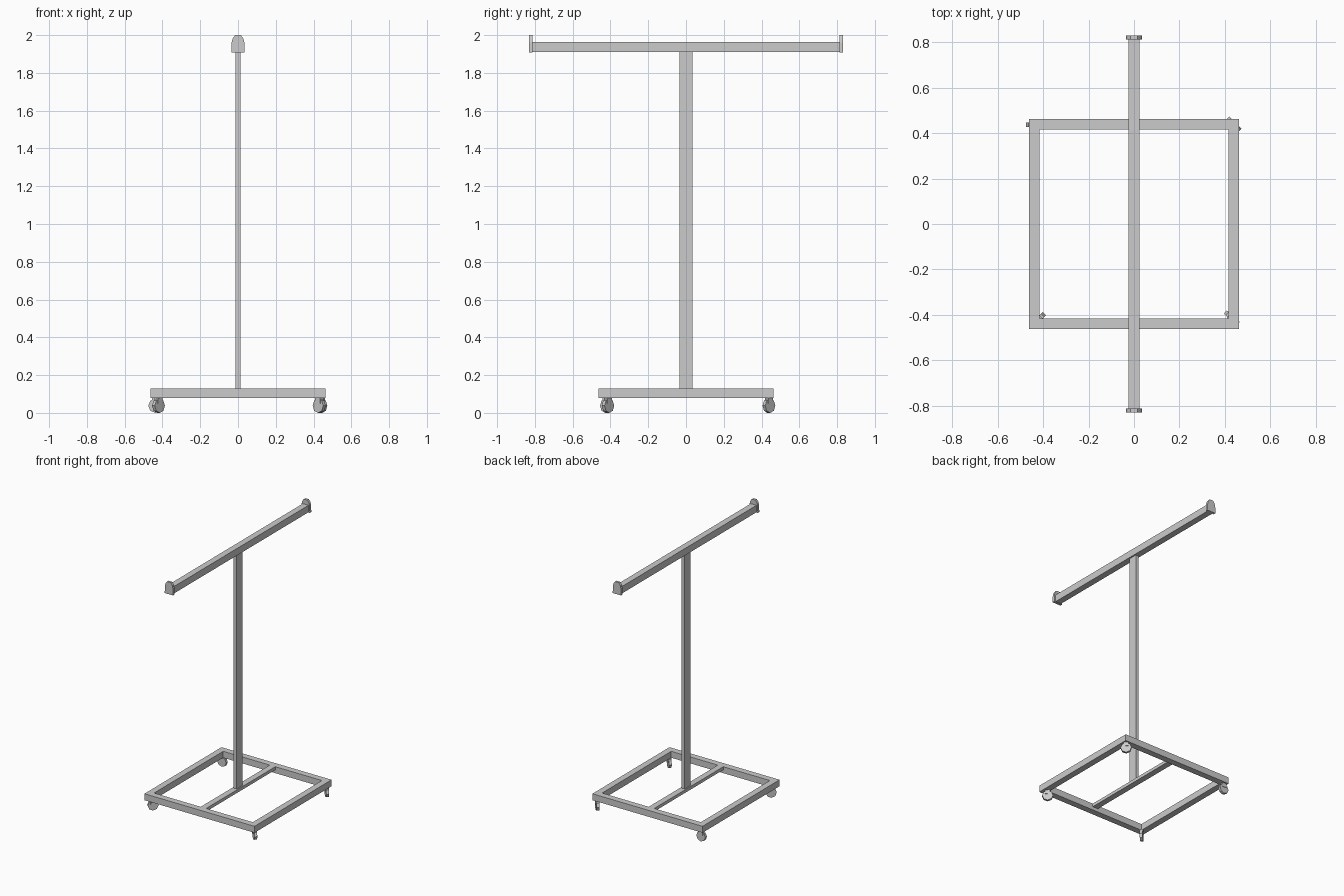
import bpy, bmesh
from math import radians, pi
from mathutils import Matrix

if "Cube" in bpy.data.objects:
    bpy.data.objects.remove(bpy.data.objects["Cube"])


def finish(name, bm):
    bmesh.ops.recalc_face_normals(bm, faces=bm.faces)
    mesh = bpy.data.meshes.new(name)
    bm.to_mesh(mesh)
    bm.free()
    ob = bpy.data.objects.new(name, mesh)
    bpy.context.collection.objects.link(ob)
    return ob


def box(name, x0, x1, y0, y1, z0, z1):
    bm = bmesh.new()
    m = Matrix.Translation(((x0 + x1) / 2, (y0 + y1) / 2, (z0 + z1) / 2))
    bmesh.ops.create_cube(bm, size=1, matrix=m @ Matrix.Diagonal((x1 - x0, y1 - y0, z1 - z0, 1)))
    return finish(name, bm)


# Square base frame with a flush, shallower cross bar
OUT, INN, ZB, ZT = 0.463, 0.415, 0.079, 0.128
for s, fb, lr in ((-1, "front", "left"), (1, "back", "right")):
    a, b = sorted((s * OUT, s * INN))
    box(f"base_{fb}_bar", -OUT, OUT, a, b, ZB, ZT)
    box(f"base_{lr}_bar", a, b, -INN, INN, ZB, ZT)
box("base_cross_bar", -0.023, 0.023, -INN, INN, 0.104, ZT)

# Flat upright post and hanging rail
box("post", -0.013, 0.013, -0.035, 0.035, ZT, 1.91)
box("hanging_rail", -0.024, 0.024, -0.812, 0.812, 1.91, 1.963)

# Rail end stops with a rounded top
half = [(0.035, 1.908), (0.034, 1.96), (0.028, 1.983), (0.015, 2.0)]
profile = half + [(-x, z) for x, z in reversed(half)]
for s, label in ((-1, "front"), (1, "back")):
    bm = bmesh.new()
    face = bm.faces.new([bm.verts.new((x, s * 0.812, z)) for x, z in profile])
    ext = bmesh.ops.extrude_face_region(bm, geom=[face])
    verts = [v for v in ext["geom"] if isinstance(v, bmesh.types.BMVert)]
    bmesh.ops.translate(bm, verts=verts, vec=(0, s * 0.018, 0))
    # keep the inner face so each stop is a closed solid
    if not face.is_valid or all(e.is_boundary for e in face.edges):
        bmesh.ops.holes_fill(bm, edges=bm.edges)
    finish(f"{label}_end_stop", bm)

# Swivelled casters: octagonal wheel with a short mount
casters = (
    ("back_left", -0.437, 0.437, 0),
    ("back_right", 0.439, 0.439, -45),
    ("front_left", -0.421, -0.421, 45),
    ("front_right", 0.43, -0.413, 138),
)
R = 0.038
for name, x, y, roll in casters:
    place = Matrix.Translation((x, y, R)) @ Matrix.Rotation(radians(roll), 4, 'Z')
    bm = bmesh.new()
    bmesh.ops.create_cone(bm, cap_ends=True, segments=8, radius1=R, radius2=R, depth=0.02,
                          matrix=place @ Matrix.Rotation(pi / 2, 4, 'X'))
    finish(f"{name}_wheel", bm)
    bm = bmesh.new()
    mount = Matrix.Translation((0, 0, 0.026)) @ Matrix.Diagonal((0.034, 0.026, 0.03, 1))
    bmesh.ops.create_cube(bm, size=1, matrix=place @ mount)
    finish(f"{name}_caster_mount", bm)
